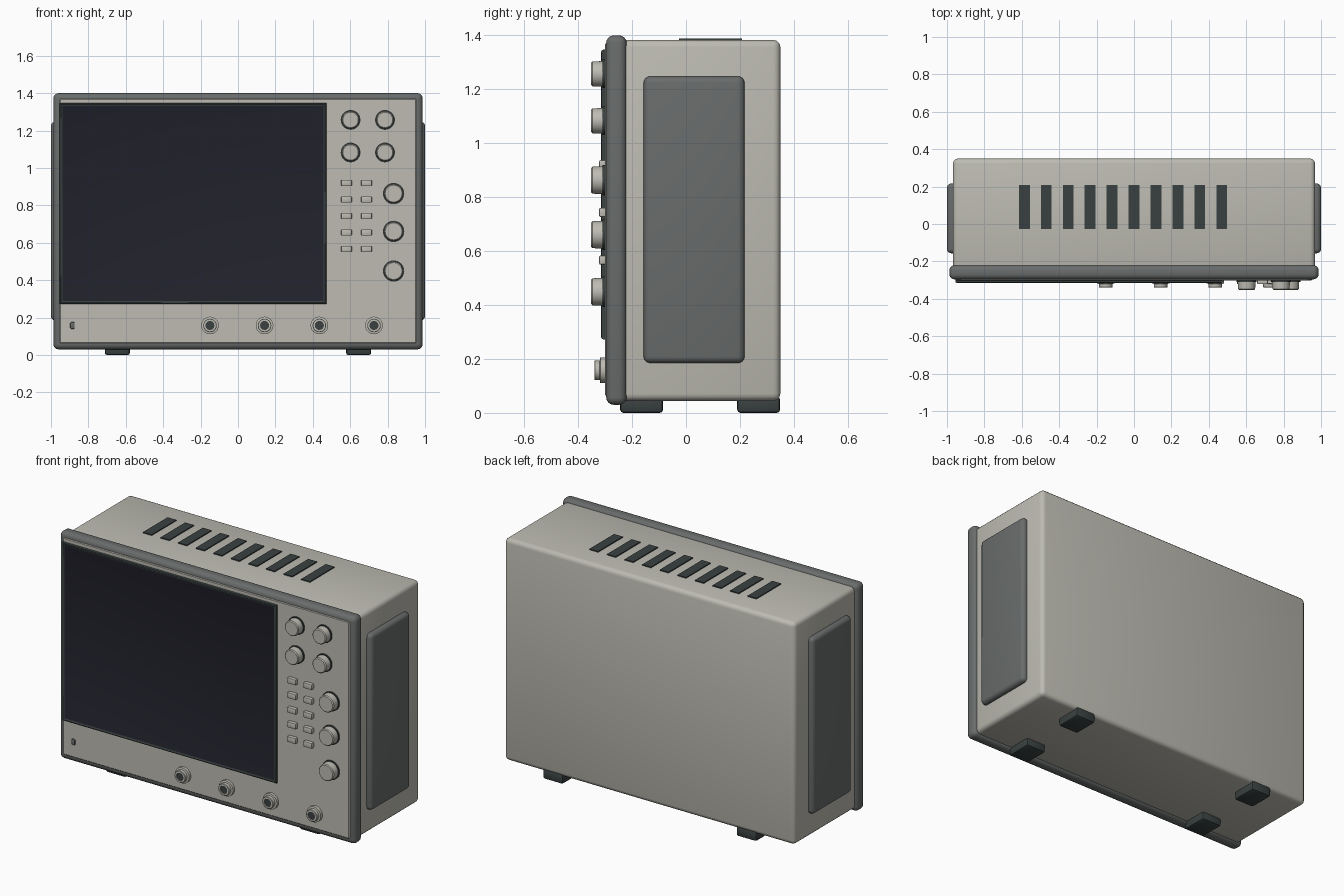
import bpy, bmesh, math
from mathutils import Vector

if "Cube" in bpy.data.objects:
    bpy.data.objects.remove(bpy.data.objects["Cube"])


def material(name, r, g, b):
    m = bpy.data.materials.new(name)
    m.diffuse_color = (r, g, b, 1)
    m.use_nodes = True
    m.node_tree.nodes["Principled BSDF"].inputs["Base Color"].default_value = m.diffuse_color
    return m


CASE = material("warm light grey", 0.51, 0.50, 0.445)
TRIM = material("slate grey", 0.14, 0.15, 0.148)
DARK = material("charcoal", 0.042, 0.053, 0.053)
GLASS = material("dark screen", 0.016, 0.016, 0.026)


def finish(name, bm, mats):
    me = bpy.data.meshes.new(name)
    bmesh.ops.recalc_face_normals(bm, faces=bm.faces)
    bm.to_mesh(me)
    bm.free()
    for m in mats:
        me.materials.append(m)
    ob = bpy.data.objects.new(name, me)
    bpy.context.collection.objects.link(ob)
    bpy.ops.object.select_all(action='DESELECT')
    bpy.context.view_layer.objects.active = ob
    ob.select_set(True)
    bpy.ops.object.shade_smooth_by_angle(angle=math.radians(35))
    return ob


def box(name, x, y, z, mat, bevel=0.0, segments=3):
    """Box from (min, max) ranges with rounded edges."""
    bm = bmesh.new()
    bmesh.ops.create_cube(bm, size=1)
    for v in bm.verts:
        v.co = Vector([r[0] if c < 0 else r[1] for c, r in zip(v.co, (x, y, z))])
    if bevel:
        bmesh.ops.bevel(bm, geom=bm.edges[:], offset=bevel, segments=segments,
                        profile=0.5, affect='EDGES')
    return finish(name, bm, [mat])


def turned(name, x, z, profile, mats, sides=32, dark_radius=0):
    """Part turned around the y axis; profile is (radius, y) from base to tip."""
    bm = bmesh.new()
    rings = []
    for r, y in profile:
        rings.append([bm.verts.new((x + r * math.cos(a), y, z + r * math.sin(a)))
                      for a in (2 * math.pi * i / sides for i in range(sides))])
    for a, b in zip(rings, rings[1:]):
        for i in range(sides):
            j = (i + 1) % sides
            bm.faces.new((a[i], a[j], b[j], b[i]))
    bm.faces.new(rings[0])
    bm.faces.new(rings[-1]).material_index = len(mats) - 1
    return finish(name, bm, mats)


# Case, front bezel and control panel
box("case", (-0.968, 0.968), (-0.25, 0.35), (0.045, 1.383), CASE, 0.026)
box("front_bezel", (-0.987, 0.987), (-0.296, -0.22), (0.03, 1.40), TRIM, 0.028, 4)
box("front_panel", (-0.953, 0.953), (-0.301, -0.26), (0.064, 1.37), CASE, 0.004, 1)

# Screen: frame with inset glass
bm = bmesh.new()
bmesh.ops.create_cube(bm, size=1)
for v in bm.verts:
    v.co = (-0.241 + v.co.x * 1.428, -0.2975 + v.co.y * 0.035, 0.81 + v.co.z * 1.074)
bm.normal_update()
front = min(bm.faces, key=lambda f: f.calc_center_median().y)
bmesh.ops.bevel(bm, geom=front.edges[:], offset=0.008, segments=2,
                profile=0.5, affect='EDGES')
bm.normal_update()
front = min(bm.faces, key=lambda f: f.calc_center_median().y)
bmesh.ops.inset_region(bm, faces=[front], thickness=0.012, depth=-0.004)
front.material_index = 1
finish("screen", bm, [DARK, GLASS])

# Rotary knobs with dark collars
knobs = [(x, z, 0.046) for x in (0.602, 0.786) for z in (1.257, 1.083)]
knobs += [(0.832, z, 0.050) for z in (0.863, 0.661, 0.449)]
for x, z, r in knobs:
    turned("knob_collar", x, z, [(r + 0.007, -0.295), (r + 0.007, -0.309)], [DARK])
    turned("knob", x, z, [(r + 0.002, -0.30), (r, -0.347), (r - 0.005, -0.352)], [CASE])

# Push buttons
for x in (0.58, 0.687):
    for i in range(5):
        z = 0.92 - i * 0.0883
        box("push_button", (x - 0.029, x + 0.029), (-0.322, -0.295),
            (z - 0.017, z + 0.017), CASE, 0.005, 2)

# Input sockets
for x in (-0.15, 0.142, 0.435, 0.727):
    turned("input_socket", x, 0.158,
           [(0.047, -0.295), (0.047, -0.318), (0.036, -0.320), (0.036, -0.338),
            (0.034, -0.340), (0.024, -0.340), (0.024, -0.334)], [CASE, DARK])

# Power button
box("power_button", (-0.897, -0.874), (-0.309, -0.295), (0.14, 0.176), TRIM, 0.005, 2)

# Side grips
for s in (-1, 1):
    box("side_grip", tuple(sorted((s * 0.94, s * 1.0))), (-0.157, 0.217),
        (0.185, 1.248), TRIM, 0.024, 4)

# Feet
for s in (-1, 1):
    for y in ((-0.244, -0.085), (0.19, 0.349)):
        box("foot", (s * 0.645 - 0.067, s * 0.645 + 0.067), y, (0.0, 0.06), DARK, 0.012, 2)

# Top vent slots
for i in range(10):
    x = -0.586 + i * 0.1172
    box("top_vent", (x - 0.029, x + 0.029), (-0.026, 0.208), (1.38, 1.389), DARK)
